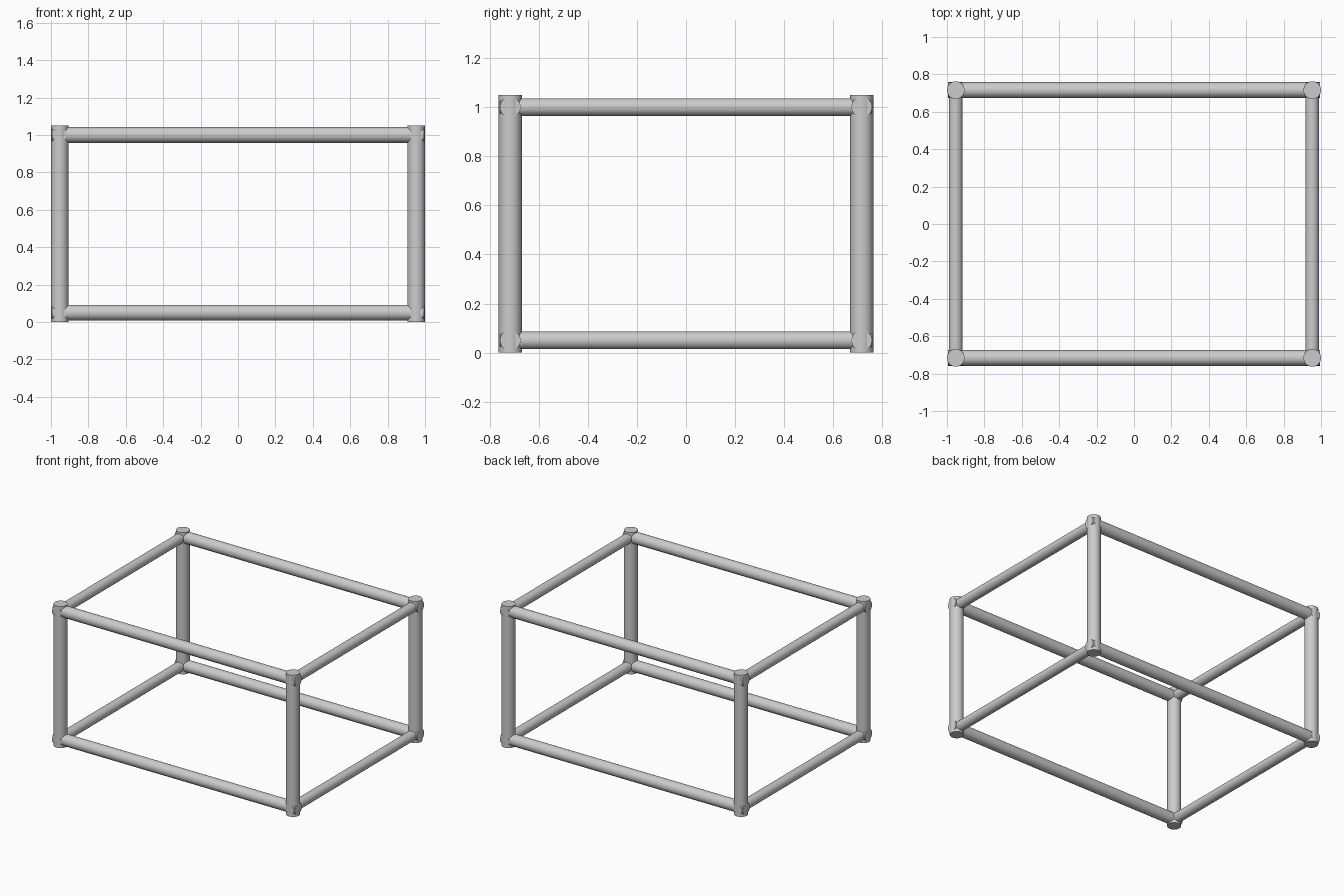
import bpy
from math import pi

cube = bpy.data.objects.get("Cube")
if cube:
    bpy.data.objects.remove(cube, do_unlink=True)

grey = bpy.data.materials.new("light_grey")
grey.use_nodes = True
colour = (0.6, 0.6, 0.6, 1)
grey.diffuse_color = colour
grey.node_tree.nodes["Principled BSDF"].inputs["Base Color"].default_value = colour

# Frame dimensions: post centres and rail heights
X, Y = 0.953, 0.716
LOW, HIGH = 0.05, 1.0
HEIGHT = 1.05


def bar(name, radius, length, location, rotation=(0, 0, 0)):
    bpy.ops.mesh.primitive_cylinder_add(vertices=48, radius=radius, depth=length,
                                        location=location, rotation=rotation)
    obj = bpy.context.object
    obj.name = name
    obj.data.materials.append(grey)
    bpy.ops.object.shade_smooth_by_angle(angle=pi / 6)


sides = {"right": -1, "left": 1}
ends = {"front": -1, "back": 1}
levels = {"lower": LOW, "upper": HIGH}

# Corner posts
for end, sy in ends.items():
    for side, sx in sides.items():
        bar(f"{end}_{side}_post", 0.047, HEIGHT, (sx * X, sy * Y, HEIGHT / 2))

for level, z in levels.items():
    # Long rails across the front and back
    for end, sy in ends.items():
        bar(f"{level}_{end}_rail", 0.042, 1.99, (0, sy * Y, z), (0, pi / 2, 0))
    # Thinner rails along each side
    for side, sx in sides.items():
        bar(f"{level}_{side}_rail", 0.036, 1.515, (sx * X, 0, z), (pi / 2, 0, 0))
